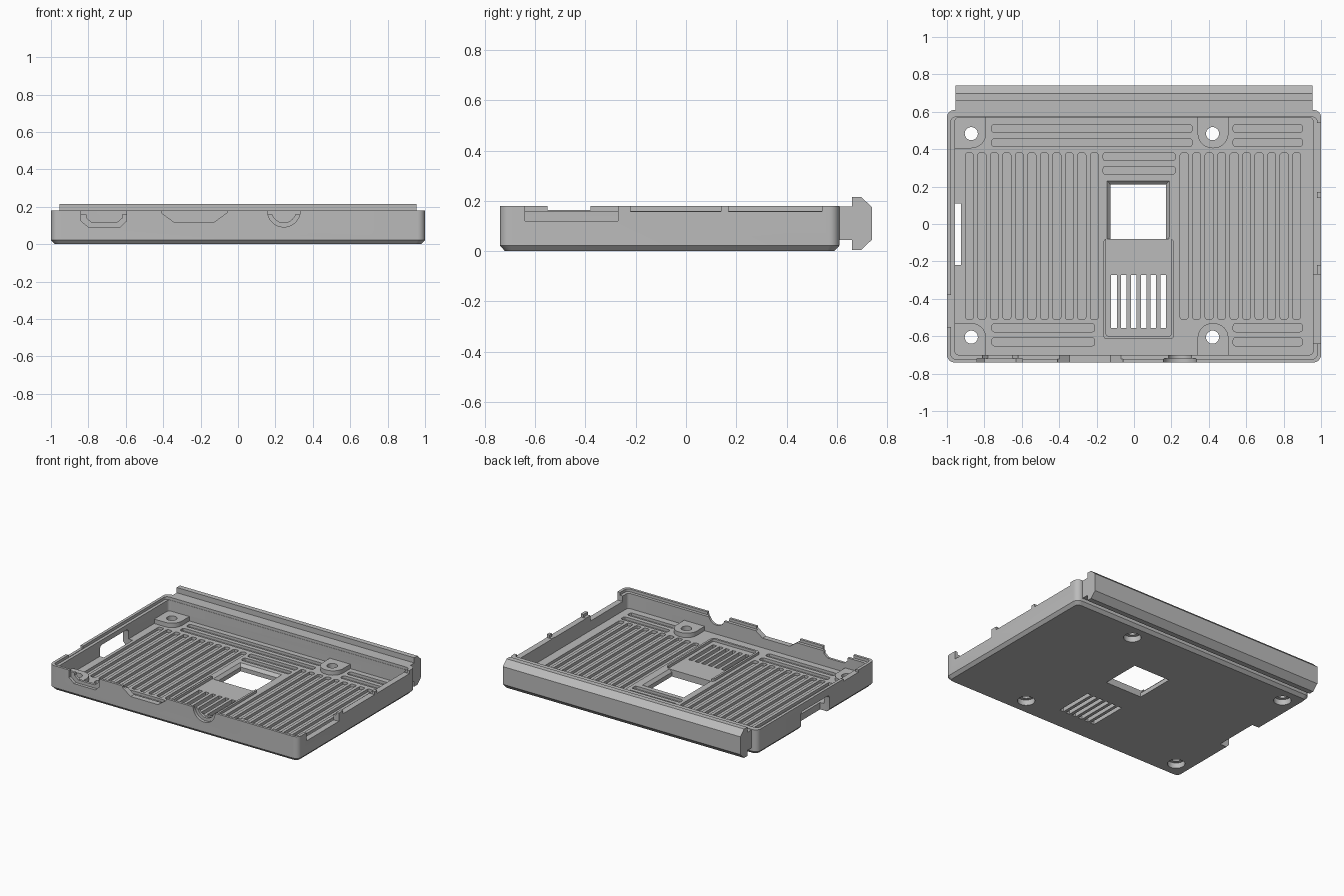
import bpy, bmesh, math

if "Cube" in bpy.data.objects:
    bpy.data.objects.remove(bpy.data.objects["Cube"])

grey = bpy.data.materials.new("light_grey_plastic")
grey.use_nodes = True
grey.diffuse_color = (0.5, 0.5, 0.5, 1)
grey.node_tree.nodes["Principled BSDF"].inputs["Base Color"].default_value = (0.5, 0.5, 0.5, 1)


def rect(x0, x1, y0, y1, r=0.0, n=4):
    """Rounded rectangle; r is one radius or (x1y1, x0y1, x0y0, x1y0)."""
    radii = r if isinstance(r, tuple) else (r,) * 4
    signs = ((1, 1), (-1, 1), (-1, -1), (1, -1))
    pts = []
    for i, ((sx, sy), rad) in enumerate(zip(signs, radii)):
        cx = (x1 if sx > 0 else x0) - sx * rad
        cy = (y1 if sy > 0 else y0) - sy * rad
        for k in range(n + 1 if rad else 1):
            a = (i + k / n) * math.pi / 2
            pts.append((cx + rad * math.cos(a), cy + rad * math.sin(a)))
    return pts


def circle(cx, cy, r, n=32):
    return [(cx + r * math.cos(math.tau * i / n), cy + r * math.sin(math.tau * i / n)) for i in range(n)]


AXES = {"z": lambda a, b, h: (a, b, h), "y": lambda a, b, h: (a, h, b), "x": lambda a, b, h: (h, a, b)}


def loft(bm, rings, axis="z"):
    """Closed solid through (outline, height) rings with equal point counts."""
    loops = [[bm.verts.new(AXES[axis](a, b, h)) for a, b in pts] for pts, h in rings]
    faces = [bm.faces.new(loops[0]), bm.faces.new(loops[-1])]
    for low, high in zip(loops, loops[1:]):
        for i in range(len(low)):
            j = (i + 1) % len(low)
            faces.append(bm.faces.new((low[i], low[j], high[j], high[i])))
    bmesh.ops.recalc_face_normals(bm, faces=faces)


def prism(bm, pts, lo, hi, axis="z"):
    loft(bm, [(pts, lo), (pts, hi)], axis)


def finish(bm, name):
    mesh = bpy.data.meshes.new(name)
    bm.to_mesh(mesh)
    bm.free()
    mesh.materials.append(grey)
    obj = bpy.data.objects.new(name, mesh)
    bpy.context.collection.objects.link(obj)
    return obj


def combine(target, bm, operation):
    """Apply a boolean with a temporary helper solid."""
    helper = finish(bm, "helper")
    helper.hide_render = True
    mod = target.modifiers.new("boolean", "BOOLEAN")
    mod.object, mod.operation, mod.solver = helper, operation, "EXACT"
    bpy.context.view_layer.objects.active = target
    bpy.ops.object.modifier_apply(modifier=mod.name)
    bpy.data.objects.remove(helper)


FLOOR, TOP = 0.05, 0.18

# Tray body with chamfered underside
bm = bmesh.new()
outer = rect(-1, 1, -0.74, 0.61, 0.04, 6)
inset = rect(-0.98, 0.98, -0.72, 0.59, 0.03, 6)
loft(bm, [(inset, 0), (outer, 0.022), (outer, TOP)])
tray = finish(bm, "tray")

# Hollow, with a stepped lip around the rim
bm = bmesh.new()
loft(bm, [(rect(-0.957, 0.957, -0.70, 0.57, 0.02), FLOOR), (rect(-0.957, 0.957, -0.70, 0.57, 0.02), 0.16),
          (rect(-0.979, 0.979, -0.722, 0.572, 0.025), 0.16), (rect(-0.979, 0.979, -0.722, 0.572, 0.025), 0.3)])
combine(tray, bm, "DIFFERENCE")

# Screw bosses and the raised vent frame
bm = bmesh.new()
R = 0.08
prism(bm, rect(-0.97, -0.79, 0.405, 0.585, (0, 0, 0, R), 8), 0.03, 0.082)
prism(bm, rect(0.34, 0.505, 0.405, 0.585, (0, 0, R, R), 8), 0.03, 0.082)
prism(bm, rect(-0.97, -0.79, -0.715, -0.53, (R, 0, 0, 0), 8), 0.03, 0.082)
prism(bm, rect(0.34, 0.505, -0.715, -0.53, (R, R, 0, 0), 8), 0.03, 0.082)
prism(bm, rect(-0.165, 0.215, -0.615, -0.08, 0.02), 0.03, 0.068)
combine(tray, bm, "UNION")

# Frame interior, port recesses in the front wall
bm = bmesh.new()
prism(bm, rect(-0.15, 0.20, -0.60, -0.07, 0.015), FLOOR - 0.001, 0.1)
port = [(-0.84, 0.3), (-0.84, 0.125), (-0.80, 0.092), (-0.63, 0.092), (-0.595, 0.125), (-0.595, 0.3)]
prism(bm, port, -0.8, -0.718, "y")
prism(bm, circle(0.245, TOP, 0.088), -0.8, -0.718, "y")
combine(tray, bm, "DIFFERENCE")

# Through cuts: grooves, holes, vents, window and wall notches
bm = bmesh.new()
W = 0.0215


def groove(x0, x1, y0, y1):
    prism(bm, rect(x0, x1, y0, y1, 0.013, 3), 0.03, 0.075)


for start, count in ((-0.88, 11), (0.268, 10)):
    for i in range(count):
        x = start + i * 0.0668
        groove(x - W, x + W, -0.51, 0.38)
for x0, x1, ys in ((-0.76, 0.31, (0.51, 0.435)), (0.53, 0.90, (0.51, 0.435)), (-0.165, 0.22, (0.36, 0.287)),
                   (-0.76, -0.21, (-0.555, -0.63)), (0.53, 0.90, (-0.555, -0.63))):
    for y in ys:
        groove(x0, x1, y - W, y + W)

for x in (-0.87, 0.42):
    for y in (0.483, -0.605):
        wide, narrow = circle(x, y, 0.058), circle(x, y, 0.035)
        loft(bm, [(wide, -0.1), (wide, 0.04), (narrow, 0.04), (narrow, 0.12)])

for i in range(6):
    x = -0.107 + i * 0.0527
    prism(bm, rect(x - 0.015, x + 0.015, -0.555, -0.272), -0.1, 0.1)

hole, flare = rect(-0.125, 0.17, -0.08, 0.21), rect(-0.145, 0.19, -0.08, 0.232)
loft(bm, [(hole, -0.1), (hole, 0.03), (flare, FLOOR + 0.001), (flare, 0.1)])

prism(bm, [(-0.81, 0.3), (-0.81, 0.14), (-0.78, 0.115), (-0.65, 0.115), (-0.62, 0.14), (-0.62, 0.3)], -0.8, -0.68, "y")
prism(bm, [(-0.41, 0.3), (-0.41, 0.168), (-0.345, 0.12), (-0.125, 0.12), (-0.06, 0.168), (-0.06, 0.3)], -0.8, -0.68, "y")
prism(bm, circle(0.245, TOP, 0.065), -0.8, -0.68, "y")

for y0, y1, z in ((-0.64, -0.27, 0.12), (-0.22, 0.14, 0.157), (0.17, 0.54, 0.157)):
    prism(bm, rect(y0, y1, z, 0.3), 0.93, 1.1, "x")
prism(bm, rect(-0.55, -0.38, 0.163, 0.3), -1.1, -0.93, "x")
prism(bm, rect(-0.22, 0.11, -0.1, 0.125, 0.025), -1.1, -0.925, "x")
combine(tray, bm, "DIFFERENCE")

# Mounting rail along the back
bm = bmesh.new()
profile = [(0.59, 0.045), (0.66, 0.045), (0.66, 0.005), (0.697, 0.005), (0.74, 0.046),
           (0.74, 0.175), (0.697, 0.215), (0.66, 0.215), (0.66, 0.177), (0.59, 0.177)]
prism(bm, profile, -0.955, 0.955, "x")
rail = finish(bm, "back_rail")

for obj in (tray, rail):
    bpy.ops.object.select_all(action="DESELECT")
    obj.select_set(True)
    bpy.context.view_layer.objects.active = obj
    bpy.ops.object.shade_smooth_by_angle(angle=math.radians(30))
